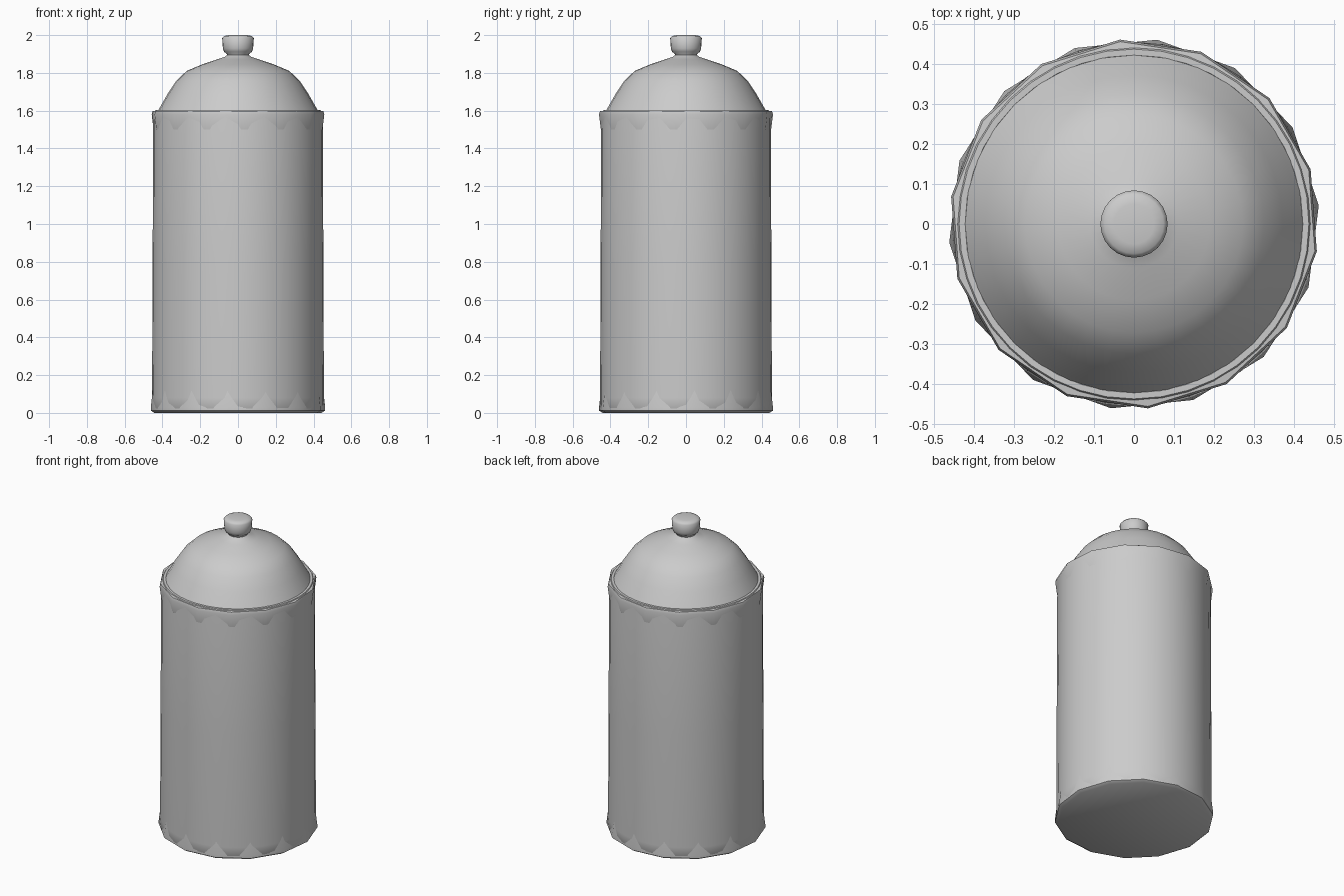
import bpy, bmesh, math

if "Cube" in bpy.data.objects:
    bpy.data.objects.remove(bpy.data.objects["Cube"])


def lathe(name, profile, sides, twist=0.0, angle=35):
    """Revolve (radius, z) points around z; a zero radius closes the end."""
    bm = bmesh.new()
    rings = []
    for r, z in profile:
        if r == 0:
            rings.append([bm.verts.new((0, 0, z))] * sides)
        else:
            rings.append([bm.verts.new((r * math.cos(twist + 2 * math.pi * i / sides),
                                        r * math.sin(twist + 2 * math.pi * i / sides), z))
                          for i in range(sides)])
    for a, b in zip(rings, rings[1:]):
        for i in range(sides):
            j = (i + 1) % sides
            quad = list(dict.fromkeys((a[i], a[j], b[j], b[i])))
            bm.faces.new(quad)
    bmesh.ops.recalc_face_normals(bm, faces=bm.faces)
    mesh = bpy.data.meshes.new(name)
    bm.to_mesh(mesh)
    bm.free()
    ob = bpy.data.objects.new(name, mesh)
    bpy.context.collection.objects.link(ob)
    bpy.ops.object.select_all(action='DESELECT')
    ob.select_set(True)
    bpy.context.view_layer.objects.active = ob
    bpy.ops.object.shade_smooth_by_angle(angle=math.radians(angle))
    return ob


# Main cylinder with its flat base and rolled shoulder
lathe("can_body", [(0, 0.01), (0.445, 0.01), (0.454, 0.025), (0.455, 0.08),
                   (0.452, 0.8), (0.449, 1.56), (0.446, 1.59), (0.437, 1.603),
                   (0.422, 1.603), (0.41, 1.59)], 40)

# Coarser bands cutting through the body give the scalloped edges
lathe("base_band", [(0, 0), (0.445, 0), (0.464, 0.012), (0.464, 0.03),
                    (0.450, 0.15)], 14, twist=0.1)
lathe("shoulder_band", [(0.452, 1.50), (0.462, 1.58), (0.457, 1.597),
                        (0.43, 1.6)], 14, twist=0.3)

# Domed top rising to the valve
lathe("dome", [(0.425, 1.598), (0.412, 1.62), (0.372, 1.69), (0.325, 1.76),
               (0.272, 1.81), (0.19, 1.845), (0.11, 1.872), (0.07, 1.885),
               (0.05, 1.90)], 32, angle=50)

# Spray button on its neck
lathe("spray_button", [(0.055, 1.87), (0.058, 1.9), (0.074, 1.912), (0.08, 1.93),
                       (0.084, 1.985), (0.074, 1.995), (0.05, 2.0), (0, 2.0)], 24, angle=50)
